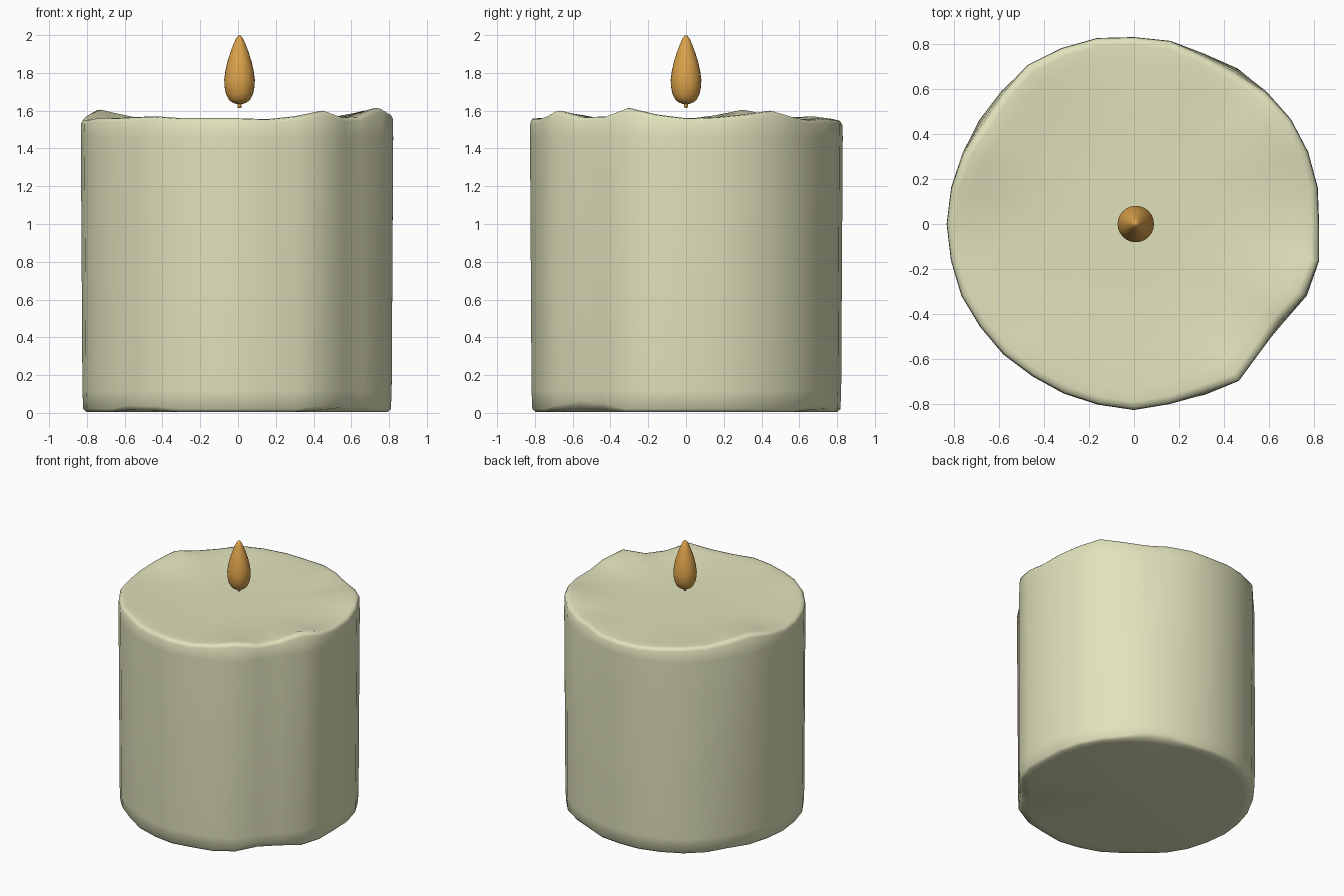
import bpy, bmesh, math

if "Cube" in bpy.data.objects:
    bpy.data.objects.remove(bpy.data.objects["Cube"])


def material(name, rgb):
    m = bpy.data.materials.new(name)
    m.diffuse_color = (*rgb, 1)
    m.use_nodes = True
    m.node_tree.nodes["Principled BSDF"].inputs["Base Color"].default_value = m.diffuse_color
    return m


def loft(name, rings, mat):
    """Skin closed rings of equal length and fan-cap both ends."""
    bm = bmesh.new()
    loops = [[bm.verts.new(p) for p in ring] for ring in rings]
    n = len(loops[0])
    for a, b in zip(loops, loops[1:]):
        for i in range(n):
            j = (i + 1) % n
            bm.faces.new((a[i], a[j], b[j], b[i]))
    for loop in (loops[0], loops[-1]):
        c = bm.verts.new([sum(v.co[k] for v in loop) / n for k in range(3)])
        for i in range(n):
            bm.faces.new((loop[i], loop[(i + 1) % n], c))
    bmesh.ops.recalc_face_normals(bm, faces=bm.faces)
    me = bpy.data.meshes.new(name)
    bm.to_mesh(me)
    bm.free()
    me.polygons.foreach_set("use_smooth", [True] * len(me.polygons))
    me.materials.append(mat)
    ob = bpy.data.objects.new(name, me)
    bpy.context.collection.objects.link(ob)
    return ob


wax = material("cream wax", (0.75, 0.76, 0.50))
fire = material("amber flame", (0.71, 0.36, 0.07))

# Uneven outline radii and rim heights, every 11.25 degrees from +x
N = 32
radius = [.822, .832, .837, .838, .838, .838, .826, .829,
          .830, .842, .845, .850, .842, .836, .830, .828,
          .832, .829, .830, .822, .820, .813, .815, .818,
          .826, .815, .828, .838, .797, .802, .838, .838]
rim = [1.56, 1.565, 1.58, 1.60, 1.565, 1.55, 1.56, 1.55,
       1.545, 1.55, 1.56, 1.57, 1.565, 1.58, 1.605, 1.575,
       1.555, 1.55, 1.56, 1.56, 1.565, 1.57, 1.56, 1.56,
       1.56, 1.555, 1.57, 1.60, 1.565, 1.57, 1.615, 1.58]
# Angles where the rim is melted inwards, and where the foot is worn away
melt = {4: .01, 5: .03, 6: .02, 12: .02, 13: .03, 14: .01, 29: .02, 30: .015, 26: .015}
worn = {27: .02, 28: .045, 29: .03, 5: .025, 6: .03, 13: .02, 20: .02, 21: .015}


def ring(scale, height, dent=0.0):
    pts = []
    for i in range(N):
        a = 2 * math.pi * i / N
        r = (radius[i] - dent * melt.get(i, 0)) * scale
        pts.append((r * math.cos(a), r * math.sin(a), height(i)))
    return pts


POOL = 1.548
body = [
    ring(.90, lambda i: .004),
    ring(.965, lambda i: .006 + .5 * worn.get(i, 0)),
    ring(.985, lambda i: .02 + worn.get(i, 0)),
    ring(.990, lambda i: .12),
    ring(.995, lambda i: .8, .2),
    ring(1.0, lambda i: 1.46, .6),
    ring(.998, lambda i: rim[i] - .022, .9),
    ring(.985, lambda i: rim[i] - .003, 1),
    ring(.955, lambda i: rim[i], 1),
    ring(.88, lambda i: POOL + .75 * (rim[i] - POOL), 1),
    ring(.74, lambda i: POOL + .35 * (rim[i] - POOL), 1),
    ring(.56, lambda i: POOL - .004),
    ring(.28, lambda i: POOL - .006),
]
loft("candle_body", body, wax)


def turned(name, profile, mat, seg=24, cx=0.008):
    rings = [[(cx + r * math.cos(2 * math.pi * i / seg),
               r * math.sin(2 * math.pi * i / seg), z) for i in range(seg)]
             for r, z in profile]
    return loft(name, rings, mat)


# Teardrop flame and the short stub of wick beneath it
turned("flame", [(.016, 1.635), (.04, 1.644), (.058, 1.66), (.072, 1.69),
                 (.08, 1.73), (.081, 1.765), (.075, 1.81), (.064, 1.86),
                 (.048, 1.91), (.031, 1.955), (.017, 1.985), (.006, 1.998),
                 (.001, 2.0)], fire)
turned("wick", [(.007, 1.615), (.011, 1.62), (.011, 1.66)], fire, 10)
